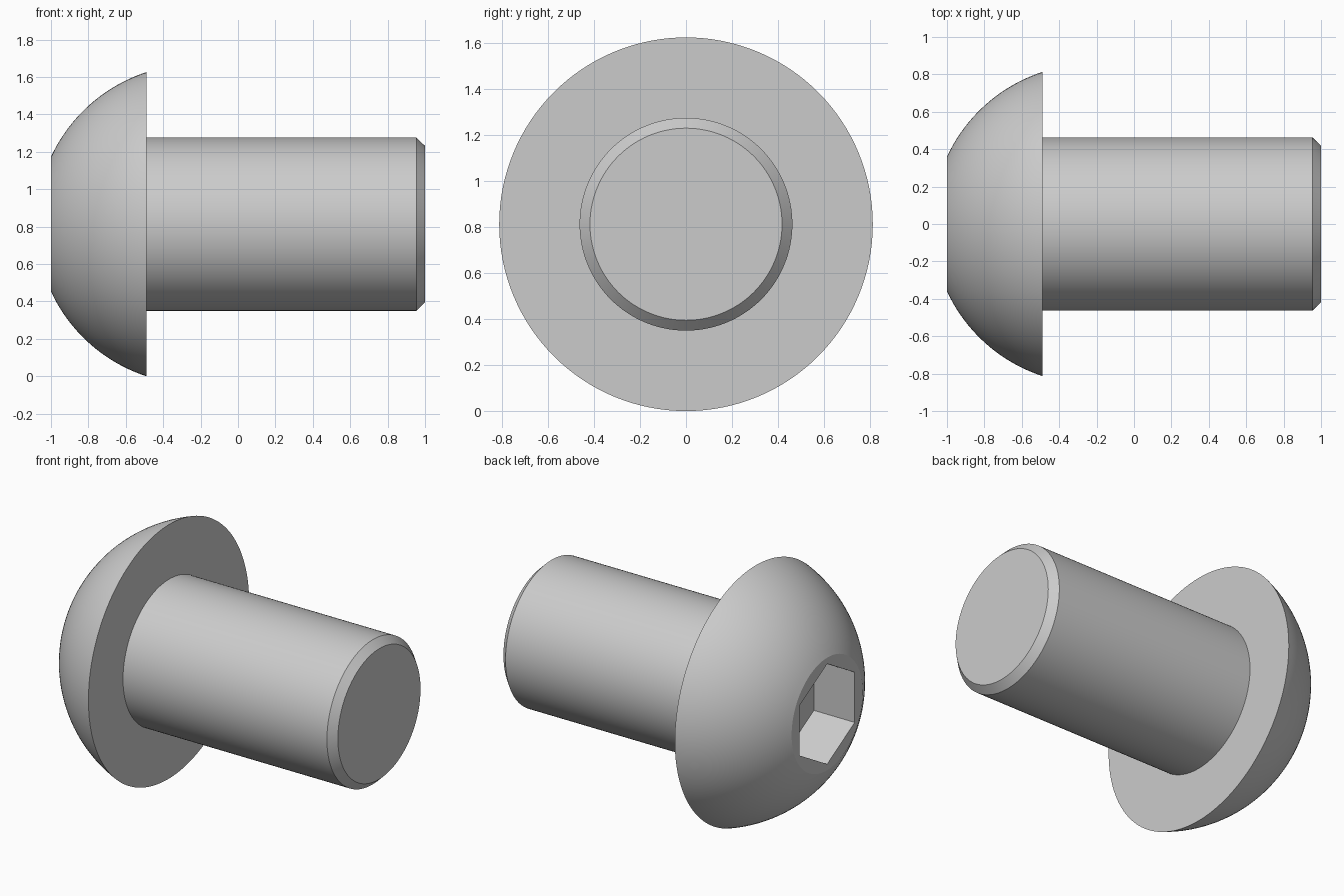
import bpy, bmesh
from math import sin, cos, pi, atan2, hypot

if "Cube" in bpy.data.objects:
    bpy.data.objects.remove(bpy.data.objects["Cube"])

AXIS_Z = 0.813


def lathe(name, profile, sides):
    """Closed solid turned around the x axis from (x, radius) points."""
    bm = bmesh.new()
    rings = []
    for x, r in profile:
        rings.append([bm.verts.new((x, r * sin(2 * pi * i / sides),
                                    AXIS_Z + r * cos(2 * pi * i / sides)))
                      for i in range(sides)])
    for a, b in zip(rings, rings[1:]):
        for i in range(sides):
            j = (i + 1) % sides
            bm.faces.new((a[i], a[j], b[j], b[i]))
    bm.faces.new(rings[0])
    bm.faces.new(rings[-1])
    bmesh.ops.recalc_face_normals(bm, faces=bm.faces)
    mesh = bpy.data.meshes.new(name)
    bm.to_mesh(mesh)
    bm.free()
    obj = bpy.data.objects.new(name, mesh)
    bpy.context.collection.objects.link(obj)
    return obj


# Domed head: arc centred on the axis, from the flat top to the rim
centre = -0.224
start = atan2(0.36, -1 - centre)
end = atan2(0.813, -0.49 - centre)
radius = hypot(0.813, -0.49 - centre)
steps = 20
dome = []
for k in range(steps + 1):
    a = start + (end - start) * k / steps
    dome.append((centre + radius * cos(a), radius * sin(a)))
dome[0] = (-1, 0.36)

# Flat underside, plain shank and chamfered tip
shank = [(-0.49, 0.463), (0.954, 0.463), (1.0, 0.418)]
screw = lathe("button_head_screw", dome + shank, 128)

# Hexagonal drive socket
cutter = lathe("socket_cutter", [(-1.2, 0.321), (-0.711, 0.321)], 6)
cutter.hide_render = True
cut = screw.modifiers.new("hex_socket", 'BOOLEAN')
cut.operation = 'DIFFERENCE'
cut.solver = 'EXACT'
cut.object = cutter

bpy.ops.object.select_all(action='DESELECT')
bpy.context.view_layer.objects.active = screw
screw.select_set(True)
bpy.ops.object.modifier_apply(modifier=cut.name)
bpy.data.objects.remove(cutter)

# Smooth curved surfaces, crisp edges
bpy.ops.object.shade_smooth_by_angle(angle=pi / 9)
